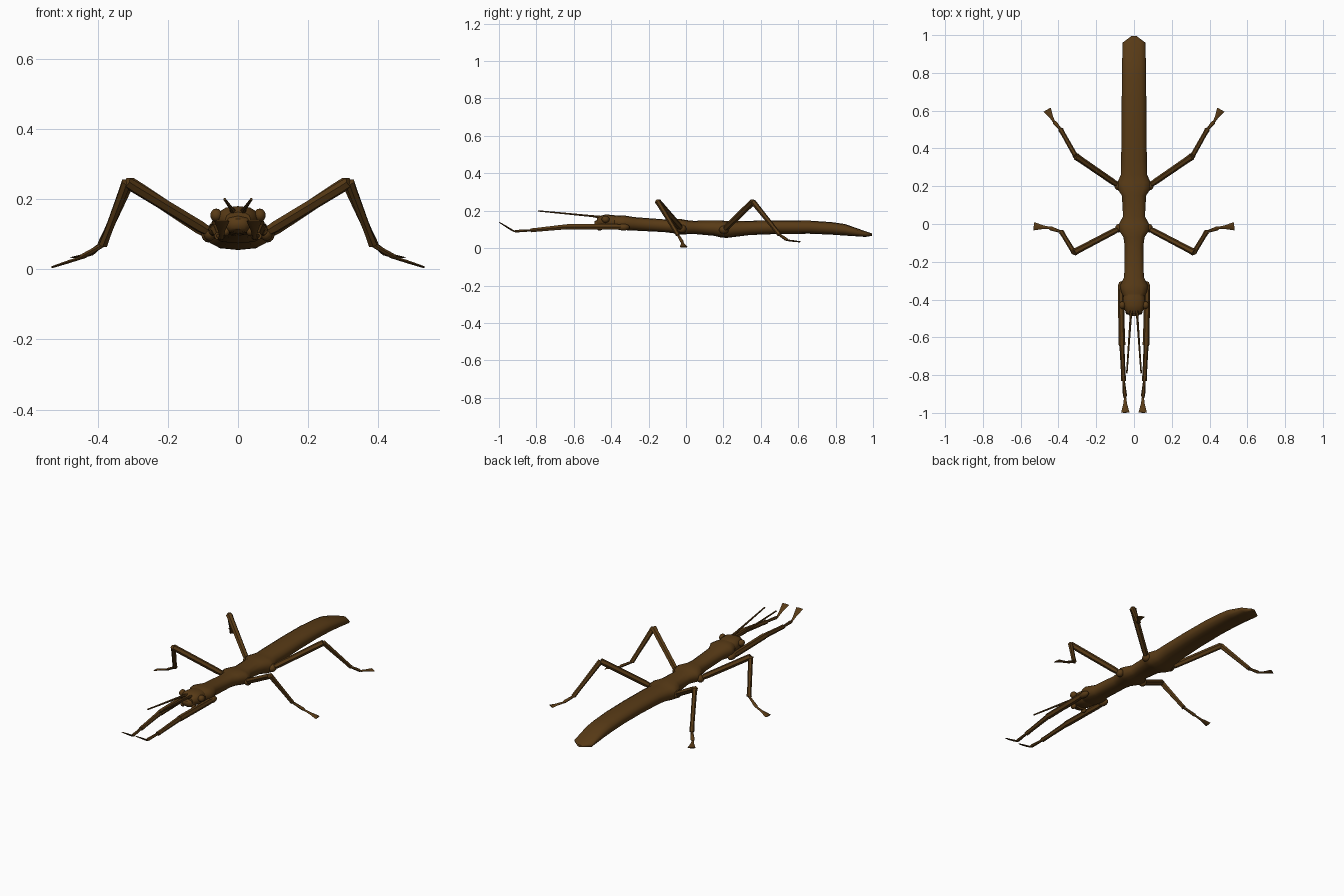
import bpy, bmesh, math
from mathutils import Vector

if "Cube" in bpy.data.objects:
    bpy.data.objects.remove(bpy.data.objects["Cube"])

brown = bpy.data.materials.new("bark brown")
brown.diffuse_color = (0.098, 0.043, 0.008, 1)
brown.use_nodes = True
brown.node_tree.nodes["Principled BSDF"].inputs["Base Color"].default_value = brown.diffuse_color


def finish(name, bm, mirror=False, angle=50):
    bmesh.ops.recalc_face_normals(bm, faces=bm.faces)
    me = bpy.data.meshes.new(name)
    bm.to_mesh(me)
    bm.free()
    me.materials.append(brown)
    ob = bpy.data.objects.new(name, me)
    bpy.context.collection.objects.link(ob)
    bpy.ops.object.select_all(action='DESELECT')
    bpy.context.view_layer.objects.active = ob
    ob.select_set(True)
    bpy.ops.object.shade_smooth_by_angle(angle=math.radians(angle))
    if mirror:
        ob.modifiers.new("mirror", 'MIRROR')
    return ob


def skin(bm, rings):
    """Bridge a list of vertex rings and cap both ends."""
    n = len(rings[0])
    for a, b in zip(rings, rings[1:]):
        for i in range(n):
            j = (i + 1) % n
            bm.faces.new((a[i], a[j], b[j], b[i]))
    bm.faces.new(rings[0])
    bm.faces.new(rings[-1])


def lofted_body(name, stations, sides=12, power=0.8):
    """Stations along y: (y, bottom z, top z, half width)."""
    bm = bmesh.new()
    rings = []
    for y, lo, hi, w in stations:
        ring = []
        for i in range(sides):
            a = 2 * math.pi * i / sides
            c, s = math.cos(a), math.sin(a)
            x = w * math.copysign(abs(c) ** power, c)
            z = (lo + hi) / 2 + (hi - lo) / 2 * math.copysign(abs(s) ** power, s)
            ring.append(bm.verts.new((x, y, z)))
        rings.append(ring)
    skin(bm, rings)
    return finish(name, bm)


def limb(name, stations, sides=6):
    """Tapered limb: stations are (x, y, z, half width, half height)."""
    bm = bmesh.new()
    pts = [Vector(s[:3]) for s in stations]
    rings = []
    for k, s in enumerate(stations):
        d = (pts[min(k + 1, len(pts) - 1)] - pts[max(k - 1, 0)]).normalized()
        side = d.cross(Vector((0, 0, 1))).normalized()
        up = side.cross(d)
        rings.append([bm.verts.new(pts[k] + side * s[3] * math.cos(2 * math.pi * i / sides)
                                   + up * s[4] * math.sin(2 * math.pi * i / sides))
                      for i in range(sides)])
    skin(bm, rings)
    return finish(name, bm, mirror=True)


def leg(name, hip, knee, ankle, toe, tip):
    """Coxa-to-knee femur, narrowing tibia, and a foot flaring to a flat pad."""
    def at(a, b, t):
        return tuple(Vector(a).lerp(Vector(b), t))
    limb(name + "_femur", [(*hip, .013, .013), (*at(hip, knee, .12), .016, .017),
                           (*at(hip, knee, .9), .017, .017), (*knee, .019, .016)])
    limb(name + "_tibia", [(*knee, .015, .015), (*at(knee, ankle, .1), .013, .015),
                           (*at(knee, ankle, .8), .012, .012), (*ankle, .014, .012)])
    limb(name + "_foot", [(*ankle, .007, .007), (*at(ankle, toe, .85), .011, .008),
                          (*toe, .007, .005)])
    limb(name + "_claw_pad", [(*toe, .006, .005), (*at(toe, tip, .4), .010, .005),
                              (*tip, .022, .003)])


# Thorax and abdomen
lofted_body("body", [
    (-.40, .105, .172, .045), (-.36, .098, .175, .068), (-.325, .096, .174, .074),
    (-.28, .094, .166, .052), (-.12, .086, .154, .049), (-.07, .080, .154, .056),
    (-.03, .074, .156, .082), (.00, .074, .150, .080), (.04, .076, .146, .058),
    (.15, .066, .148, .064), (.19, .056, .148, .090), (.22, .055, .144, .088),
    (.26, .060, .144, .070), (.34, .070, .146, .068), (.50, .076, .149, .066),
    (.66, .077, .147, .065), (.78, .072, .139, .064), (.85, .067, .129, .063),
    (.96, .060, .090, .060), (.995, .066, .078, .014)])

# Head with brow, snout and eyes
lofted_body("head", [
    (-.36, .105, .172, .048), (-.39, .100, .177, .058), (-.43, .105, .180, .060),
    (-.455, .112, .174, .050), (-.475, .118, .163, .036)])
lofted_body("snout", [
    (-.45, .100, .158, .046), (-.475, .104, .152, .036), (-.488, .114, .144, .022)], sides=8)


def bead(name, pos, size):
    bm = bmesh.new()
    bmesh.ops.create_uvsphere(bm, u_segments=10, v_segments=7, radius=1)
    for v in bm.verts:
        v.co = Vector([p + c * s for p, c, s in zip(pos, v.co, size)])
    return finish(name, bm, mirror=True)


bead("eye", (.062, -.43, .154), (.018, .021, .019))
bead("mouth_palp", (.035, -.462, .108), (.012, .018, .014))

# Antennae
limb("antenna", [(.015, -.46, .166, .009, .009), (.018, -.50, .171, .006, .006),
                 (.038, -.79, .199, .004, .004)])

# Hip joints
bead("front_hip", (.068, -.335, .112), (.018, .034, .018))
bead("middle_hip", (.080, -.022, .103), (.020, .024, .022))
bead("rear_hip", (.083, .203, .098), (.022, .026, .022))

# Legs
leg("front_leg", (.070, -.34, .114), (.064, -.64, .114), (.055, -.83, .095),
    (.047, -.92, .090), (.046, -.998, .138))
leg("middle_leg", (.080, -.025, .105), (.318, -.150, .248), (.384, -.042, .070),
    (.450, -.020, .032), (.530, -.012, .006))
leg("rear_leg", (.085, .205, .100), (.308, .358, .248), (.388, .500, .072),
    (.424, .542, .042), (.460, .605, .034))
